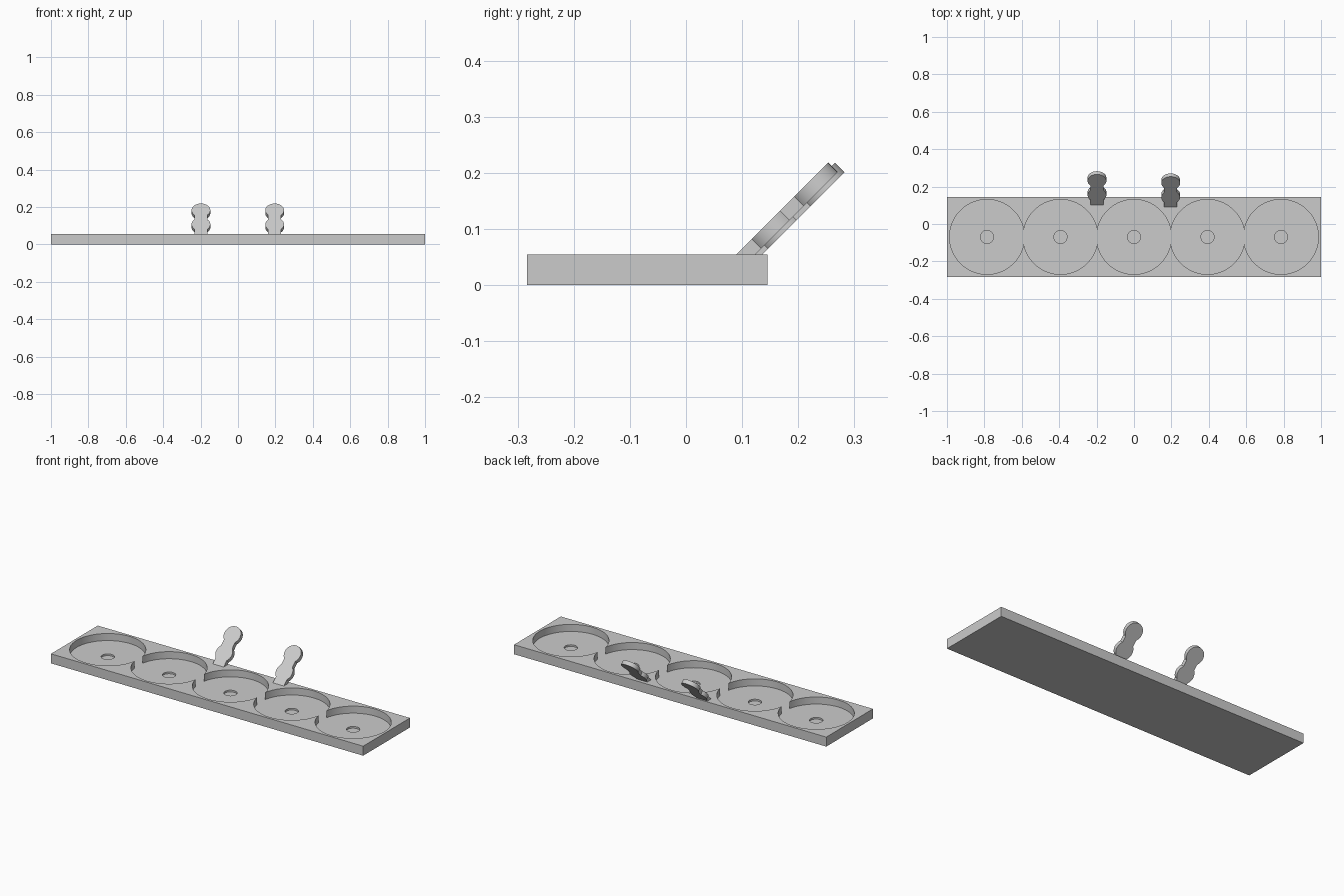
import bpy, bmesh
from math import acos, asin, cos, sin, pi, radians, sqrt
from mathutils import Matrix

cube = bpy.data.objects.get("Cube")
if cube:
    bpy.data.objects.remove(cube, do_unlink=True)

# Single plain grey
grey = bpy.data.materials.new("plain_grey")
grey.use_nodes = True
grey.diffuse_color = (0.6, 0.6, 0.6, 1)
grey.node_tree.nodes["Principled BSDF"].inputs["Base Color"].default_value = grey.diffuse_color


def arc(cx, cy, r, start, end, steps=32):
    """Points along an arc, without its last point."""
    return [(cx + r * cos(start + (end - start) * i / steps),
             cy + r * sin(start + (end - start) * i / steps)) for i in range(steps)]


def prism(name, outlines, low, high):
    """Extrude flat outlines from low to high along local z."""
    bm = bmesh.new()
    for outline in outlines:
        face = bm.faces.new([bm.verts.new((x, y, low)) for x, y in outline])
        grown = bmesh.ops.extrude_face_region(bm, geom=[face])["geom"]
        verts = [g for g in grown if isinstance(g, bmesh.types.BMVert)]
        bmesh.ops.translate(bm, verts=verts, vec=(0, 0, high - low))
    bmesh.ops.recalc_face_normals(bm, faces=bm.faces)
    mesh = bpy.data.meshes.new(name)
    bm.to_mesh(mesh)
    bm.free()
    mesh.materials.append(grey)
    obj = bpy.data.objects.new(name, mesh)
    bpy.context.collection.objects.link(obj)
    return obj


def activate(obj):
    bpy.ops.object.select_all(action="DESELECT")
    obj.select_set(True)
    bpy.context.view_layer.objects.active = obj


def smooth(obj):
    activate(obj)
    bpy.ops.object.shade_smooth_by_angle(angle=radians(30))


def cut(obj, cutter):
    cutter.hide_render = True
    mod = obj.modifiers.new("cut", "BOOLEAN")
    mod.operation, mod.solver, mod.object = "DIFFERENCE", "EXACT", cutter
    activate(obj)
    bpy.ops.object.modifier_apply(modifier=mod.name)
    bpy.data.objects.remove(cutter, do_unlink=True)


# Tray slab
FRONT, BACK, TOP = -0.283, 0.145, 0.055
MID = (FRONT + BACK) / 2
tray = prism("tray", [[(-1, FRONT), (1, FRONT), (1, BACK), (-1, BACK)]], 0, TOP)

# Row of round pockets that run into each other
COUNT, PITCH, RADIUS = 5, 0.393, 0.2
centres = [(i - (COUNT - 1) / 2) * PITCH for i in range(COUNT)]
meet = acos(PITCH / 2 / RADIUS)
lower = []
for i, x in enumerate(centres):
    start = pi + (meet if i > 0 else 0)
    end = 2 * pi - (meet if i < COUNT - 1 else 0)
    lower += arc(x, 0, RADIUS, start, end)
pocket_outline = [(x, y + MID) for x, y in lower + [(-x, -y) for x, y in lower]]
cut(tray, prism("pocket_cutter", [pocket_outline], 0.014, 0.1))

# Small round recess in each pocket floor
cut(tray, prism("recess_cutter",
                [arc(x, MID, 0.035, 0, 2 * pi) for x in centres], 0.004, 0.03))
smooth(tray)

# Slanted handles: a flat stem with two round lobes
LOBE, STEM, THICK = 0.05, 0.035, 0.024
GAP, FOOT = 0.107, -0.215
bite = asin(STEM / LOBE)
right_side = [(STEM, FOOT)]
right_side += arc(0, -GAP, LOBE, bite - pi / 2, pi / 2 - bite, 24)
right_side += [(STEM, -GAP + sqrt(LOBE ** 2 - STEM ** 2))]
right_side += arc(0, 0, LOBE, bite - pi / 2, pi / 2, 36)
handle_outline = right_side + [(0, LOBE)] + [(-x, y) for x, y in reversed(right_side)]
for name, x, shift in (("right_handle", -0.198, 0.047), ("left_handle", 0.196, 0.035)):
    handle = prism(name, [handle_outline], -THICK, 0)
    z = 0.183
    handle.matrix_world = Matrix.Translation((x, z + shift, z)) @ Matrix.Rotation(pi / 4, 4, "X")
    smooth(handle)
